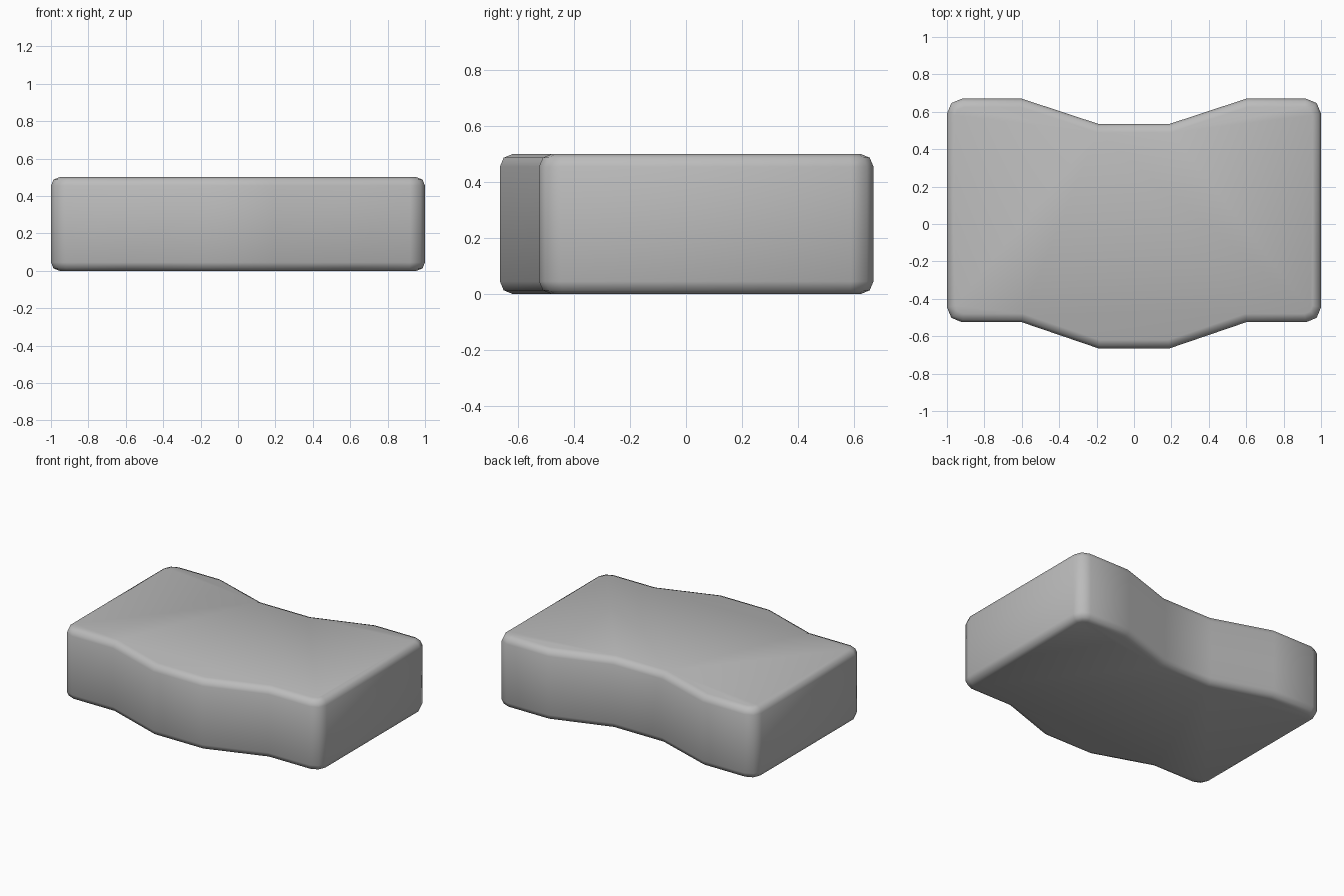
import bpy, bmesh

default = bpy.data.objects.get("Cube")
if default:
    bpy.data.objects.remove(default, do_unlink=True)

HEIGHT = 0.5

# Plain grey surface
grey = bpy.data.materials.new("soft grey")
grey.use_nodes = True
color = (0.5, 0.5, 0.5, 1)
grey.diffuse_color = color
grey.node_tree.nodes["Principled BSDF"].inputs["Base Color"].default_value = color

# Wavy outline: half of the front and back edges, mirrored across x
front_half = [(0.19, -0.665), (0.6, -0.525), (1, -0.525)]
back_half = [(1, 0.67), (0.6, 0.67), (0.19, 0.535)]
half = front_half + back_half
outline = half + [(-x, y) for x, y in reversed(half)]

bm = bmesh.new()
base = bm.faces.new([bm.verts.new((x, y, 0)) for x, y in outline])
top = bmesh.ops.extrude_face_region(bm, geom=[base])["geom"]
bmesh.ops.translate(bm, vec=(0, 0, HEIGHT),
                    verts=[v for v in top if isinstance(v, bmesh.types.BMVert)])
bmesh.ops.recalc_face_normals(bm, faces=bm.faces)

# Round the four upright corners, then the top and bottom rims
corners = [e for e in bm.edges
           if all(abs(v.co.x) > 0.99 for v in e.verts)
           and abs(e.verts[0].co.z - e.verts[1].co.z) > 0.1]
bmesh.ops.bevel(bm, geom=corners, offset=0.08, segments=2, profile=0.5, affect='EDGES')
rims = [e for e in bm.edges if abs(e.verts[0].co.z - e.verts[1].co.z) < 0.01]
bmesh.ops.bevel(bm, geom=rims, offset=0.045, segments=2, profile=0.5, affect='EDGES')

for face in bm.faces:
    face.smooth = True

mesh = bpy.data.meshes.new("wavy_cushion")
bm.to_mesh(mesh)
bm.free()
mesh.materials.append(grey)
cushion = bpy.data.objects.new("wavy_cushion", mesh)
bpy.context.collection.objects.link(cushion)
